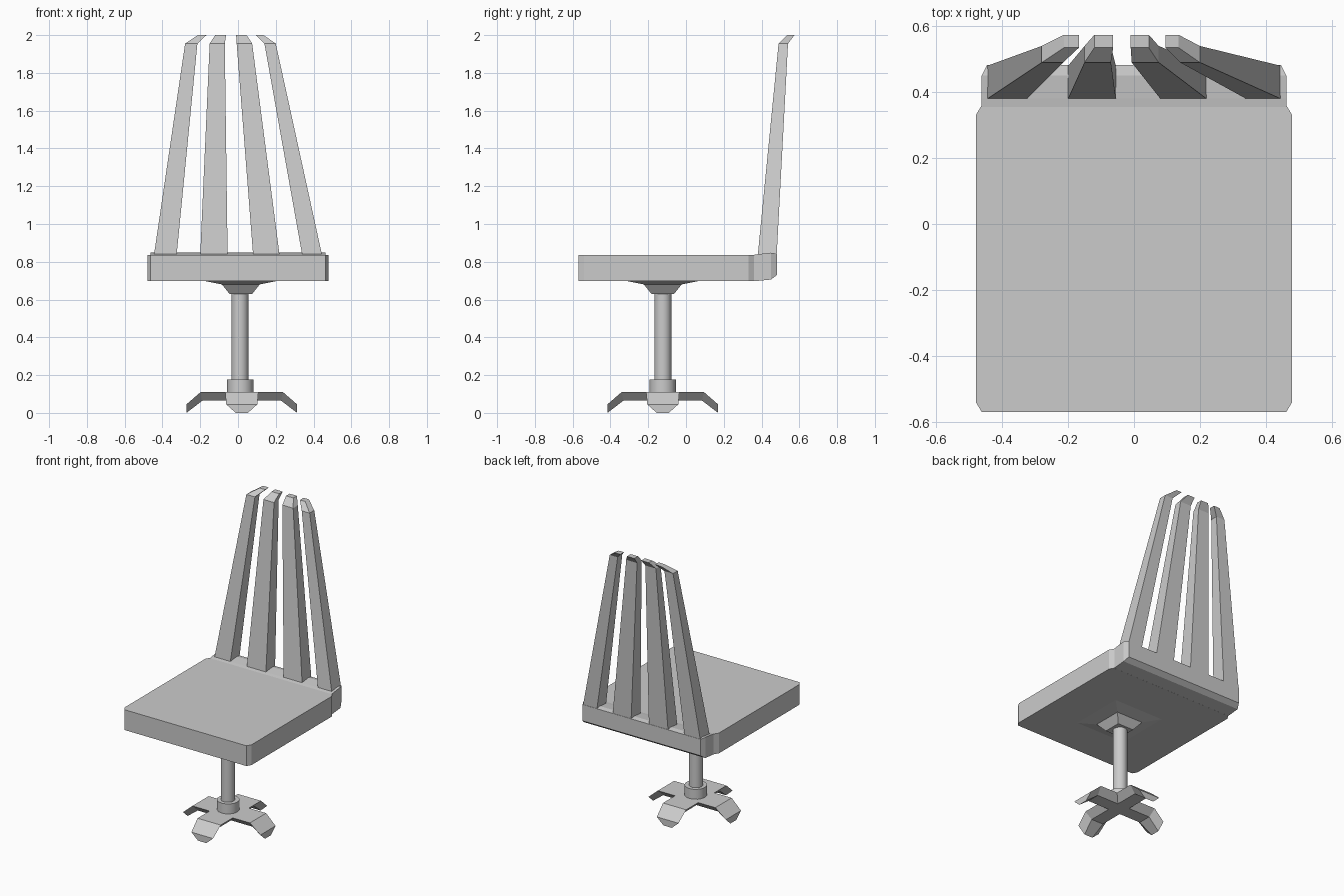
import bpy
from math import cos, sin, pi

if "Cube" in bpy.data.objects:
    bpy.data.objects.remove(bpy.data.objects["Cube"])


def loft(name, rings, smooth=False):
    """Skin a list of equal-length rings and cap both ends."""
    n = len(rings[0])
    verts = [p for r in rings for p in r]
    faces = [tuple(range(n))[::-1], tuple(range(len(verts) - n, len(verts)))]
    for k in range(len(rings) - 1):
        for i in range(n):
            j = (i + 1) % n
            faces.append((k * n + i, k * n + j, k * n + n + j, k * n + n + i))
    me = bpy.data.meshes.new(name)
    me.from_pydata(verts, [], faces)
    ob = bpy.data.objects.new(name, me)
    bpy.context.collection.objects.link(ob)
    bpy.ops.object.select_all(action='DESELECT')
    ob.select_set(True)
    bpy.context.view_layer.objects.active = ob
    bpy.ops.object.mode_set(mode='EDIT')
    bpy.ops.mesh.select_all(action='SELECT')
    bpy.ops.mesh.normals_make_consistent(inside=False)
    bpy.ops.object.mode_set(mode='OBJECT')
    if smooth:
        bpy.ops.object.shade_smooth_by_angle()
    return ob


def rect(x0, x1, y0, y1, z):
    return [(x0, y0, z), (x1, y0, z), (x1, y1, z), (x0, y1, z)]


def cylinder(name, x, y, r, z0, z1, n=16):
    return loft(name, [[(x + r * cos(2 * pi * i / n), y + r * sin(2 * pi * i / n), z)
                        for i in range(n)] for z in (z0, z1)], smooth=True)


CX, CY = 0.015, -0.123

# Seat slab with clipped corners
half = [(0.462, -0.57), (0.48, -0.54), (0.48, 0.33), (0.462, 0.36)]
plan = half + [(-x, y) for x, y in reversed(half)]
loft("seat", [[(x, y, z) for x, y in plan] for z in (0.697, 0.836)])

# Rail along the back of the seat, carrying the slats
sections = [(0.355, 0.462, 0.697, 0.836), (0.38, 0.462, 0.699, 0.84),
            (0.45, 0.462, 0.706, 0.848), (0.482, 0.446, 0.73, 0.842)]
loft("back_rail", [[(-w, y, a), (w, y, a), (w, y, b), (-w, y, b)]
                   for y, w, a, b in sections])

# Back slats: x ranges at the foot, the bend and the tip
slats = [((-0.445, -0.325), (-0.28, -0.215), (-0.212, -0.167)),
         ((-0.20, -0.055), (-0.15, -0.07), (-0.12, -0.063)),
         ((0.08, 0.22), (-0.007, 0.075), (-0.01, 0.045)),
         ((0.34, 0.445), (0.14, 0.20), (0.095, 0.135))]
for i, (foot, bend, tip) in enumerate(slats):
    loft(f"back_slat_{i + 1}", [rect(*foot, 0.38, 0.48, 0.835),
                                rect(*bend, 0.49, 0.54, 1.955),
                                rect(*tip, 0.535, 0.574, 2.0)])

# Mounting plate flaring into the seat underside
loft("seat_mount", [rect(CX - h, CX + h, CY - h, CY + h, z)
                    for h, z in ((0.06, 0.63), (0.10, 0.68), (0.20, 0.7))])

# Post and collar
cylinder("post", 0.01, CY, 0.045, 0.08, 0.64)
cylinder("collar", 0.012, CY, 0.07, 0.10, 0.178)

# Four bent feet with sides tapering inward below
for i in range(4):
    a = i * pi / 2
    rings = []
    for rt, zt, rb, zb, wt, wb in ((0.0, 0.11, 0.0, 0.065, 0.088, 0.045),
                                   (0.218, 0.11, 0.208, 0.065, 0.088, 0.045),
                                   (0.293, 0.045, 0.293, 0.0, 0.082, 0.032)):
        ring = [(rt, -wt, zt), (rt, wt, zt), (rb, wb, zb), (rb, -wb, zb)]
        rings.append([(0.02 + r * cos(a) - w * sin(a), CY + r * sin(a) + w * cos(a), z)
                      for r, w, z in ring])
    loft(f"foot_{i + 1}", rings)
